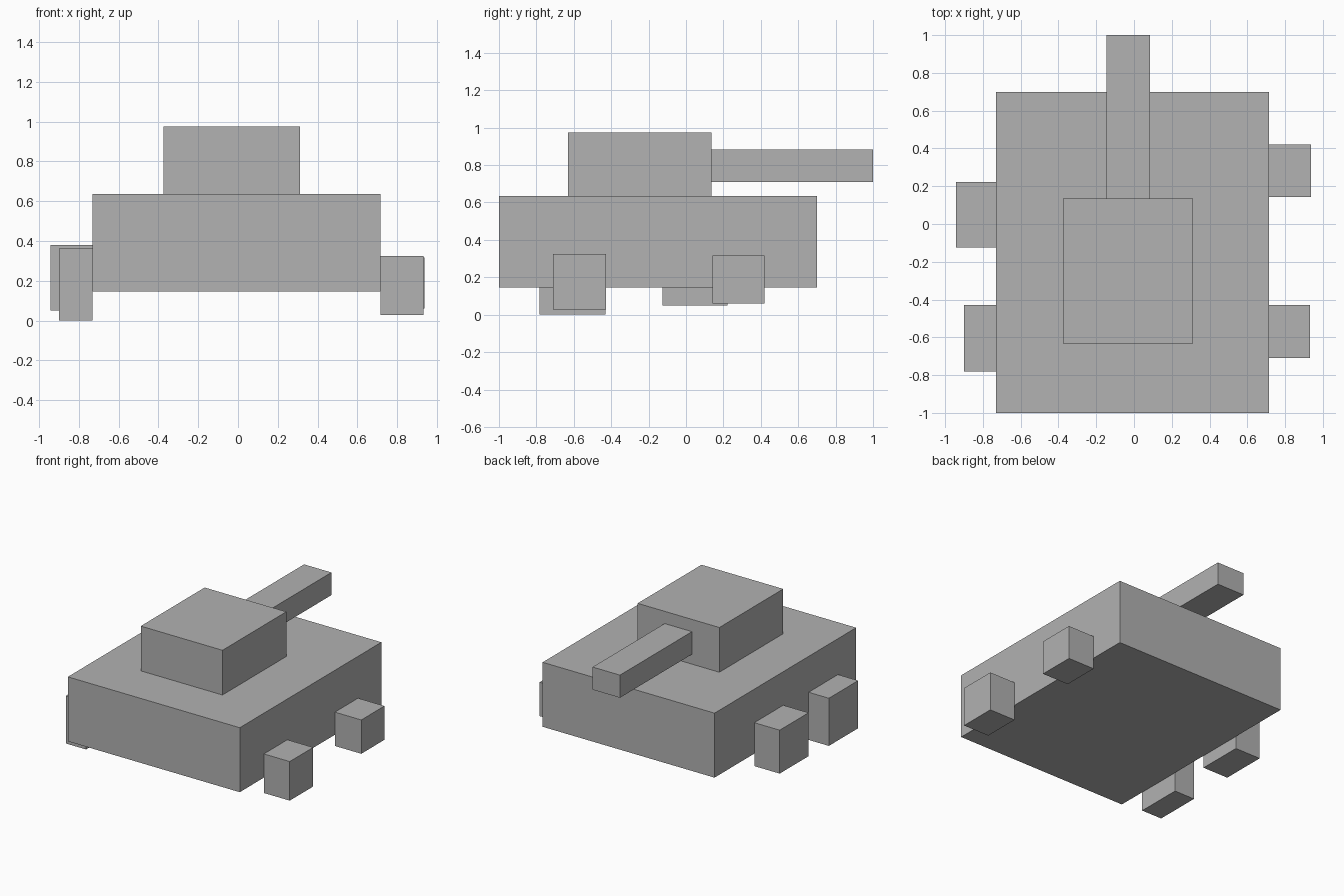
import bpy
import bmesh
from mathutils import Vector

cube = bpy.data.objects.get("Cube")
if cube:
    bpy.data.objects.remove(cube, do_unlink=True)

# Single plain grey for every part
GREY = (0.445, 0.445, 0.445, 1.0)
grey = bpy.data.materials.new("plain grey")
grey.use_nodes = True
grey.diffuse_color = GREY
grey.node_tree.nodes["Principled BSDF"].inputs["Base Color"].default_value = GREY


def box(name, low, high):
    """Add a flat-shaded box spanning two opposite corners."""
    low, high = Vector(low), Vector(high)
    bm = bmesh.new()
    bmesh.ops.create_cube(bm, size=1)
    bmesh.ops.scale(bm, vec=high - low, verts=bm.verts)
    mesh = bpy.data.meshes.new(name)
    bm.to_mesh(mesh)
    bm.free()
    mesh.materials.append(grey)
    obj = bpy.data.objects.new(name, mesh)
    obj.location = (low + high) / 2
    bpy.context.collection.objects.link(obj)
    return obj


# Body, turret and gun barrel
LEFT, RIGHT = 0.715, -0.73
box("hull", (RIGHT, -1, 0.145), (LEFT, 0.7, 0.635))
box("turret", (-0.375, -0.632, 0.635), (0.312, 0.135, 0.975))
box("barrel", (-0.145, 0.135, 0.71), (0.085, 1, 0.882))

# Block wheels, unevenly sized, against the hull sides
box("front_left_wheel", (LEFT, -0.71, 0.028), (0.932, -0.428, 0.325))
box("back_left_wheel", (LEFT, 0.142, 0.06), (0.937, 0.42, 0.317))
box("front_right_wheel", (-0.9, -0.782, 0), (RIGHT, -0.43, 0.362))
box("back_right_wheel", (-0.943, -0.125, 0.05), (RIGHT, 0.222, 0.38))
